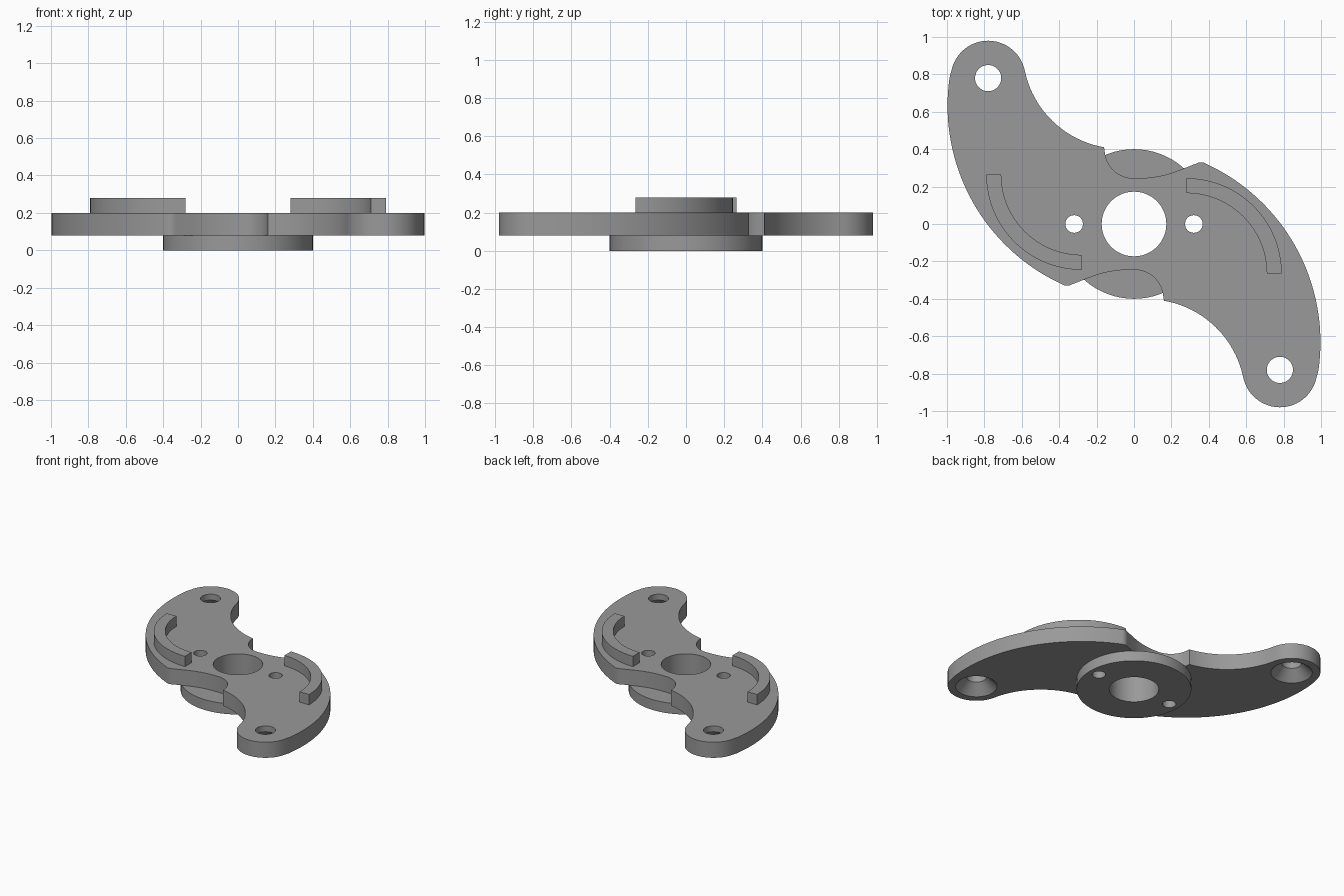
import bpy, bmesh, math
from mathutils import Vector

if "Cube" in bpy.data.objects:
    bpy.data.objects.remove(bpy.data.objects["Cube"])

grey = bpy.data.materials.new("machined grey")
grey.diffuse_color = (0.32, 0.32, 0.32, 1)
grey.use_nodes = True
grey.node_tree.nodes["Principled BSDF"].inputs["Base Color"].default_value = grey.diffuse_color


def arc3(a, b, c, n):
    """Points on the circle from a through b to c, last point left out."""
    (ax, ay), (bx, by), (cx, cy) = a, b, c
    d = 2 * (ax * (by - cy) + bx * (cy - ay) + cx * (ay - by))
    qa, qb, qc = ax * ax + ay * ay, bx * bx + by * by, cx * cx + cy * cy
    ux = (qa * (by - cy) + qb * (cy - ay) + qc * (ay - by)) / d
    uy = (qa * (cx - bx) + qb * (ax - cx) + qc * (bx - ax)) / d
    r = math.hypot(ax - ux, ay - uy)
    t0 = math.atan2(ay - uy, ax - ux)
    full = 2 * math.pi
    mid = (math.atan2(by - uy, bx - ux) - t0) % full
    sweep = (math.atan2(cy - uy, cx - ux) - t0) % full
    if mid > sweep:
        sweep -= full
    return [(ux + r * math.cos(t0 + sweep * i / n),
             uy + r * math.sin(t0 + sweep * i / n)) for i in range(n)]


def prism(name, pts, z0, z1):
    """Extrude a flat outline between two heights."""
    bm = bmesh.new()
    face = bm.faces.new([bm.verts.new((x, y, z0)) for x, y in pts])
    top = bmesh.ops.extrude_face_region(bm, geom=[face])["geom"]
    bmesh.ops.translate(bm, vec=Vector((0, 0, z1 - z0)),
                        verts=[v for v in top if isinstance(v, bmesh.types.BMVert)])
    bmesh.ops.recalc_face_normals(bm, faces=bm.faces)
    mesh = bpy.data.meshes.new(name)
    bm.to_mesh(mesh)
    bm.free()
    ob = bpy.data.objects.new(name, mesh)
    bpy.context.collection.objects.link(ob)
    ob.data.materials.append(grey)
    return ob


def select(ob):
    bpy.ops.object.select_all(action='DESELECT')
    ob.select_set(True)
    bpy.context.view_layer.objects.active = ob


def cut(ob, x, y, r0, r1, z0, z1):
    """Subtract a round or conical cutter."""
    bpy.ops.mesh.primitive_cone_add(vertices=48, radius1=r0, radius2=r1,
                                    depth=z1 - z0, location=(x, y, (z0 + z1) / 2))
    tool = bpy.context.object
    tool.hide_render = True
    tool.data.materials.append(grey)
    select(ob)
    mod = ob.modifiers.new("hole", 'BOOLEAN')
    mod.operation = 'DIFFERENCE'
    mod.solver = 'EXACT'
    mod.object = tool
    bpy.ops.object.modifier_apply(modifier=mod.name)
    bpy.data.objects.remove(tool)


def smooth(ob):
    select(ob)
    bpy.ops.object.shade_smooth_by_angle(angle=math.radians(30))


def turned(pts):
    return [(-x, -y) for x, y in pts]


# S-shaped plate: half an outline, repeated by a half turn
half = [(-0.16, 0.41)]
half += arc3((-0.155, 0.375), (-0.10, 0.279), (0.005, 0.245), 10)
half += arc3((0.005, 0.245), (0.14, 0.257), (0.27, 0.30), 10)
half += arc3((0.33, 0.322), (0.36, 0.33), (0.385, 0.322), 4)
half += arc3((0.385, 0.322), (0.80, -0.02), (0.98, -0.82), 36)
half += arc3((0.976, -0.82), (0.78, -0.98), (0.584, -0.82), 24)
half += arc3((0.584, -0.82), (0.45, -0.565), (0.16, -0.41), 20)
plate = prism("curved_plate", half + turned(half), 0.08, 0.2)

# Round hub underneath
disc = [(0.4 * math.cos(math.tau * i / 72), 0.4 * math.sin(math.tau * i / 72))
        for i in range(72)]
hub = prism("hub_disc", disc, 0, 0.08)

# Centre bore and two small pin holes through plate and hub
for ob in (plate, hub):
    cut(ob, 0, 0, 0.173, 0.173, -0.1, 0.4)
    for s in (-1, 1):
        cut(ob, s * 0.32, 0, 0.047, 0.047, -0.1, 0.4)

# End holes, countersunk from below
for s in (-1, 1):
    cut(plate, s * 0.78, -s * 0.78, 0.07, 0.07, -0.1, 0.4)
    cut(plate, s * 0.78, -s * 0.78, 0.165, 0.07, 0.06, 0.155)
smooth(plate)
smooth(hub)

# Quarter-ring ribs on top
rib = []
for r, order in ((0.51, range(25)), (0.43, range(24, -1, -1))):
    for i in order:
        a = math.pi / 2 * i / 24
        rib.append((0.28 + r * math.cos(a), -0.265 + r * math.sin(a)))
smooth(prism("right_rib", rib, 0.2, 0.28))
smooth(prism("left_rib", turned(rib), 0.2, 0.28))
